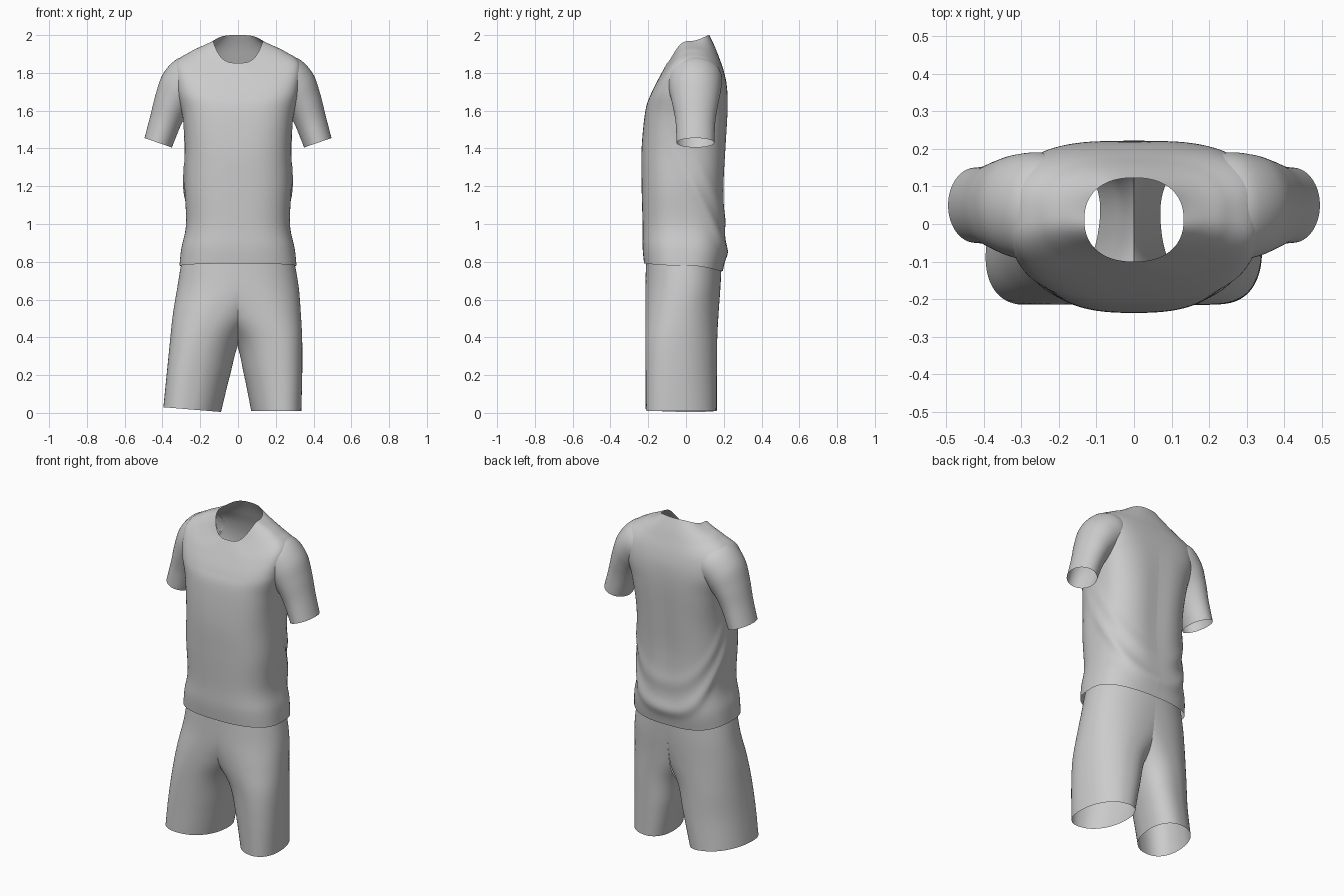
import bpy, bmesh, math
from mathutils.bvhtree import BVHTree

cube = bpy.data.objects.get("Cube")
if cube:
    bpy.data.objects.remove(cube, do_unlink=True)

cloth = bpy.data.materials.new("light_grey_cloth")
cloth.use_nodes = True
GREY = (0.6, 0.6, 0.6, 1)
cloth.diffuse_color = GREY
cloth.node_tree.nodes["Principled BSDF"].inputs["Base Color"].default_value = GREY

SEGMENTS = 96
STEPS = 8


def smooth_rings(keys):
    """Blend between key rings along a smooth spline."""
    out = []
    for i in range(len(keys) - 1):
        a, b, c, d = (keys[max(0, min(len(keys) - 1, i + k))] for k in (-1, 0, 1, 2))
        for s in range(STEPS):
            t = s / STEPS
            out.append([q + t / 2 * (r - p + t * (2 * p - 5 * q + 4 * r - u + t * (3 * (q - r) + u - p)))
                        for p, q, r, u in zip(a, b, c, d)])
    return out + [list(keys[-1])]


def loft(keys, point):
    """Open tube through the rings; point(ring, angle) gives each position."""
    bm = bmesh.new()
    rows = [[bm.verts.new(point(r, math.tau * k / SEGMENTS)) for k in range(SEGMENTS)]
            for r in smooth_rings(keys)]
    for lower, upper in zip(rows, rows[1:]):
        for k in range(SEGMENTS):
            n = (k + 1) % SEGMENTS
            bm.faces.new((lower[k], lower[n], upper[n], upper[k]))
    bm.normal_update()
    return bm


def cut_inside(bm, tree, min_x=0.0):
    """Remove the faces that lie wholly behind another surface."""
    def hidden(co):
        near, normal, _, _ = tree.find_nearest(co)
        return (co - near).dot(normal) < -.002
    doomed = [f for f in bm.faces
              if all(abs(v.co.x) > min_x and v.co.z > 1.4 and hidden(v.co) for v in f.verts)]
    bmesh.ops.delete(bm, geom=doomed, context='FACES')


def finish(name, bm):
    mesh = bpy.data.meshes.new(name)
    bm.to_mesh(mesh)
    bm.free()
    mesh.materials.append(cloth)
    mesh.polygons.foreach_set("use_smooth", [True] * len(mesh.polygons))
    bpy.context.collection.objects.link(bpy.data.objects.new(name, mesh))


def rounded(v, n):
    return math.copysign(abs(v) ** (2 / n), v)


# Shirt body: half width, front y, back y, front z, back z, side z, squareness
shirt = [
    (.31, -.222, .195, .79, .75, .78, 2.6),
    (.30, -.23, .21, .88, .85, .87, 2.6),
    (.275, -.23, .208, 1.0, 1.0, 1.0, 2.6),
    (.283, -.235, .205, 1.2, 1.2, 1.2, 2.6),
    (.28, -.235, .215, 1.4, 1.4, 1.4, 2.7),
    (.292, -.215, .223, 1.6, 1.6, 1.56, 3.1),
    (.325, -.185, .218, 1.69, 1.72, 1.71, 3.4),
    (.33, -.145, .2, 1.77, 1.81, 1.85, 3.1),
    (.25, -.118, .172, 1.82, 1.89, 1.913, 2.6),
    (.19, -.107, .15, 1.84, 1.945, 1.942, 2.4),
    (.132, -.1, .123, 1.853, 2.0, 1.968, 2.3),
]


def shirt_point(r, angle):
    w, yf, yb, zf, zb, zs, n = r
    c, s = math.cos(angle), math.sin(angle)
    x = w * rounded(c, n)
    y = (yf + yb) / 2 + (yb - yf) / 2 * rounded(s, n)
    flank = abs(c) ** 3
    z = zs * flank + (zb if s > 0 else zf) * (1 - flank)
    # Draped folds that sweep from the flanks down to the lower back
    bump = 0
    if z < 1.55 and y > -.1:
        for drop, size in ((0, .012), (.16, .006)):
            line = .87 + drop + 1.8 * (.2 - y) + .5 * x * x
            bump += size * math.exp(-((z - line) / .045) ** 2) * min(1, (y + .1) / .15)
    # Shallow hollow down the spine
    if s > 0 and .85 < z < 1.75:
        y -= .01 * math.exp(-(x / .08) ** 2) * math.sin(math.pi * (z - .85) / .9)
    return x + bump * c, y + bump * s, z


body = loft(shirt, shirt_point)
body_tree = BVHTree.FromBMesh(body)

# Sleeves: outer x, outer z, inner x, inner z, front y, back y
sleeve = [
    (.495, 1.455, .35, 1.405, -.05, .15),
    (.465, 1.57, .308, 1.51, -.055, .155),
    (.435, 1.69, .27, 1.58, -.072, .17),
    (.397, 1.795, .22, 1.63, -.09, .185),
    (.325, 1.872, .17, 1.67, -.1, .19),
    (.24, 1.895, .14, 1.72, -.075, .17),
]
for side, label in ((1, "left"), (-1, "right")):
    def sleeve_point(r, angle):
        xo, zo, xi, zi, yf, yb = r
        t = (1 + math.cos(angle)) / 2
        return (side * (xi + (xo - xi) * t),
                (yf + yb) / 2 + (yb - yf) / 2 * math.sin(side * angle),
                zi + (zo - zi) * t)
    tube = loft(sleeve, sleeve_point)
    tube_tree = BVHTree.FromBMesh(tube)
    # Open the armhole on this side and trim the sleeve where it enters the body
    half = [f for f in body.faces if side * f.calc_center_median().x < 0]
    arm_side = body.copy()
    bmesh.ops.delete(arm_side, geom=[f for f in arm_side.faces
                                     if side * f.calc_center_median().x < 0], context='FACES')
    bmesh.ops.delete(body, geom=[f for f in body.faces if f not in set(half)], context='FACES')
    cut_inside(arm_side, tube_tree, .26)
    cut_inside(tube, body_tree)
    finish(label + "_shirt_half", arm_side)
    finish(label + "_sleeve", tube)
body.free()

# Shorts legs: outer x, inner x, front y, back y, outer z, inner z, twist
left_leg = [
    (.335, .07, -.21, .16, .01, .01, -.25),
    (.34, .032, -.213, .163, .2, .2, -.25),
    (.34, -.015, -.215, .165, .38, .38, -.2),
    (.333, -.13, -.215, .172, .52, .52, -.1),
    (.322, -.25, -.215, .182, .66, .66, 0),
    (.302, -.302, -.212, .188, .78, .78, 0),
    (.285, -.285, -.21, .188, .84, .84, 0),
]
right_leg = [
    (.395, .09, -.215, .163, .03, .005, -.3),
    (.378, .042, -.215, .163, .2, .2, -.3),
    (.36, -.01, -.215, .165, .38, .38, -.2),
    (.345, -.12, -.215, .172, .52, .52, -.1),
] + left_leg[4:]
for side, label, keys in ((1, "left", left_leg), (-1, "right", right_leg)):
    def leg_point(r, angle):
        xo, xi, yf, yb, zo, zi, twist = r
        t = (1 + rounded(math.cos(angle), 2.2)) / 2
        return (side * (xi + (xo - xi) * t),
                (yf + yb) / 2 + (yb - yf) / 2 * rounded(math.sin(side * angle + twist), 2.2),
                zi + (zo - zi) * t)
    leg = loft(keys, leg_point)
    bmesh.ops.bisect_plane(leg, geom=leg.verts[:] + leg.edges[:] + leg.faces[:],
                           plane_co=(0, 0, 0), plane_no=(side, 0, 0), clear_inner=True)
    finish(label + "_shorts_leg", leg)
